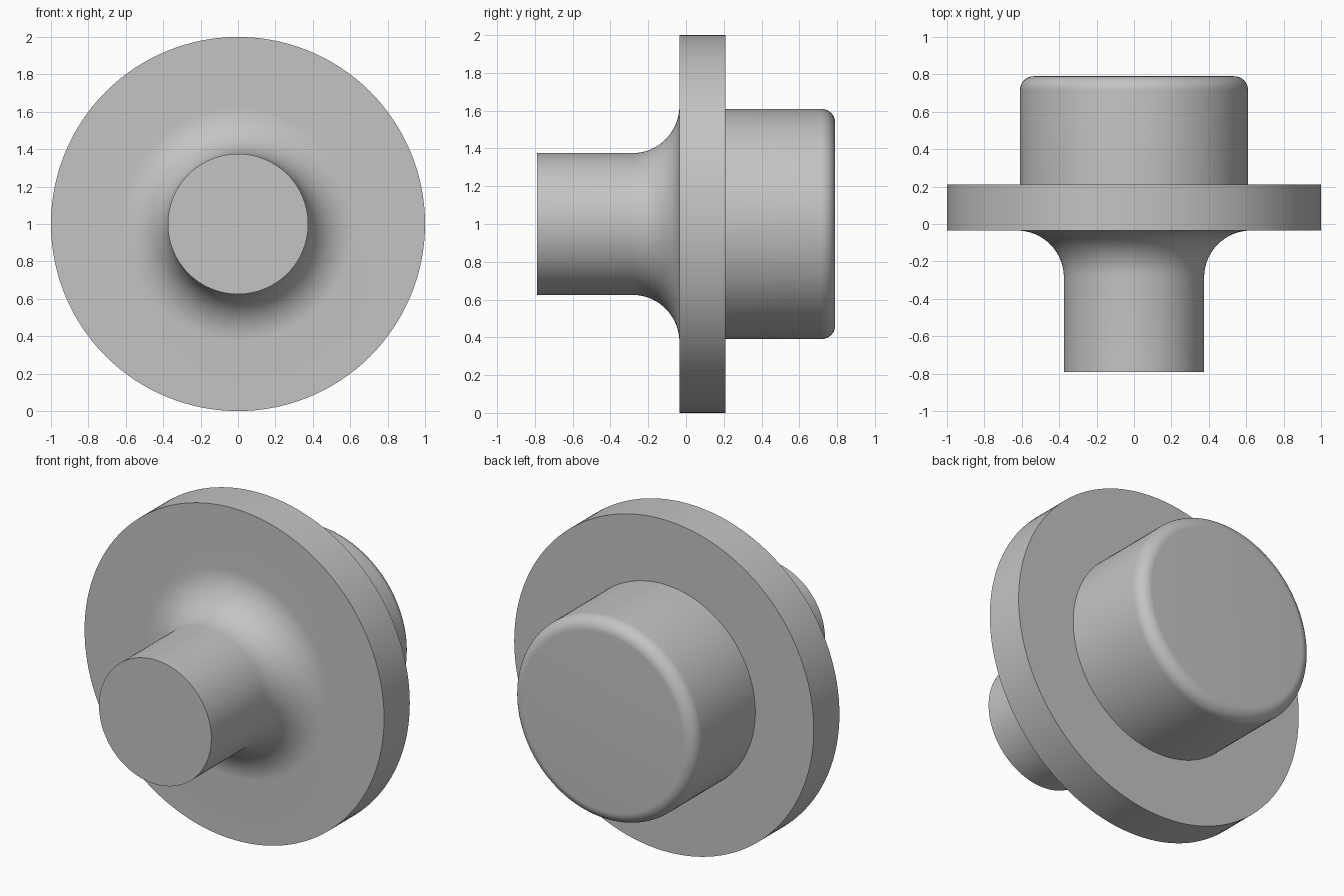
import bpy
import bmesh
from math import cos, sin, pi, radians

SEGMENTS = 128
CENTRE_Z = 1.0

default = bpy.data.objects.get("Cube")
if default:
    bpy.data.objects.remove(default, do_unlink=True)

# Plain grey material
grey = bpy.data.materials.new("plain_grey")
grey.use_nodes = True
colour = (0.55, 0.55, 0.55, 1)
grey.diffuse_color = colour
grey.node_tree.nodes["Principled BSDF"].inputs["Base Color"].default_value = colour


def arc(y, r, radius, start, end, steps):
    """Profile points (y, r) along an arc centred at (y, r)."""
    angles = [start + (end - start) * i / steps for i in range(steps + 1)]
    return [(y + radius * cos(a), r + radius * sin(a)) for a in angles]


def lathe(name, profile):
    """Revolve a profile around the y axis and cap both ends."""
    bm = bmesh.new()
    turns = [2 * pi * i / SEGMENTS for i in range(SEGMENTS)]
    rings = [[bm.verts.new((r * cos(t), y, CENTRE_Z + r * sin(t))) for t in turns]
             for y, r in profile]
    for a, b in zip(rings, rings[1:]):
        for i in range(SEGMENTS):
            j = (i + 1) % SEGMENTS
            bm.faces.new((a[i], a[j], b[j], b[i]))
    bm.faces.new(rings[0])
    bm.faces.new(rings[-1])
    bmesh.ops.recalc_face_normals(bm, faces=bm.faces)
    mesh = bpy.data.meshes.new(name)
    bm.to_mesh(mesh)
    bm.free()
    mesh.materials.append(grey)
    obj = bpy.data.objects.new(name, mesh)
    bpy.context.collection.objects.link(obj)
    bpy.ops.object.select_all(action='DESELECT')
    obj.select_set(True)
    bpy.context.view_layer.objects.active = obj
    bpy.ops.object.shade_smooth_by_angle(angle=radians(30))
    return obj


# Main dimensions
end_y = 0.79
front_y, back_y = -0.035, 0.21
shaft_r, hub_r, flange_r = 0.375, 0.61, 1.0
fillet, rounding = 0.25, 0.075

# Shaft end, then the concave fillet that flares into the flange
profile = [(-end_y, shaft_r)]
profile += arc(front_y - fillet, shaft_r + fillet, fillet, -pi / 2, 0, 20)
# Flange disc
profile += [(front_y, flange_r), (back_y, flange_r)]
# Hub with a rounded rear rim
profile += [(back_y, hub_r)]
profile += arc(end_y - rounding, hub_r - rounding, rounding, pi / 2, 0, 12)

lathe("flanged_shaft", profile)
